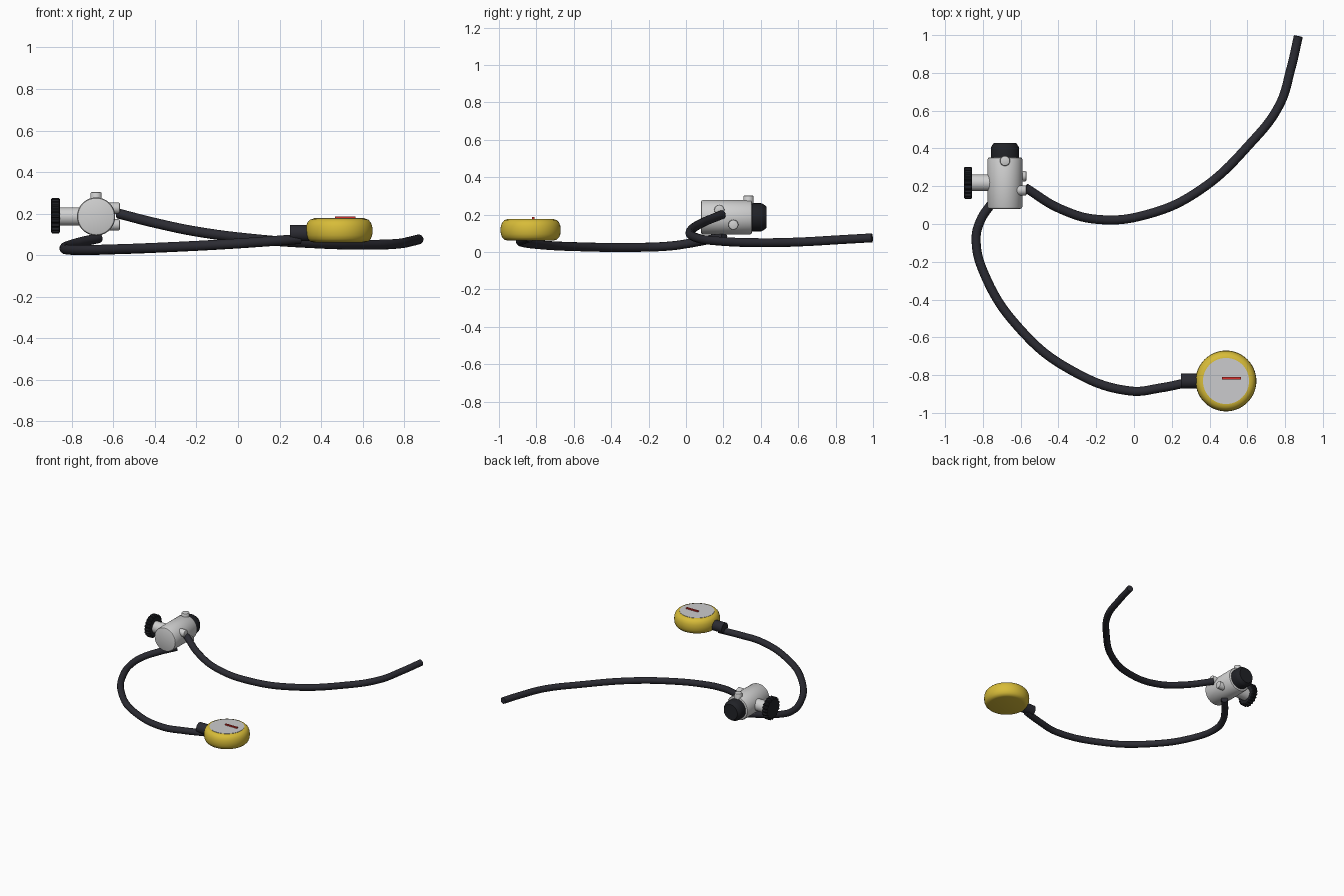
import bpy, bmesh, math
from mathutils import Vector, Matrix

if "Cube" in bpy.data.objects:
    bpy.data.objects.remove(bpy.data.objects["Cube"])


def material(name, rgb):
    m = bpy.data.materials.new(name)
    m.use_nodes = True
    m.diffuse_color = (*rgb, 1)
    m.node_tree.nodes["Principled BSDF"].inputs["Base Color"].default_value = (*rgb, 1)
    return m


RUBBER = material("black rubber", (0.024, 0.024, 0.032))
KNOB = material("dark plastic", (0.015, 0.016, 0.02))
METAL = material("satin metal", (0.63, 0.63, 0.63))
YELLOW = material("yellow housing", (0.68, 0.5, 0.04))
FACE = material("dial grey", (0.6, 0.6, 0.61))
RED = material("needle red", (0.7, 0.03, 0.025))


def finish(ob, mat, smooth=True):
    ob.data.materials.append(mat)
    bpy.ops.object.select_all(action='DESELECT')
    bpy.context.view_layer.objects.active = ob
    ob.select_set(True)
    if smooth:
        bpy.ops.object.shade_smooth_by_angle(angle=math.radians(35))
    return ob


def new_mesh(name, bm):
    bmesh.ops.recalc_face_normals(bm, faces=bm.faces)
    me = bpy.data.meshes.new(name)
    bm.to_mesh(me)
    bm.free()
    ob = bpy.data.objects.new(name, me)
    bpy.context.collection.objects.link(ob)
    return ob


def lathe(name, profile, origin, axis, mat, sides=48, teeth=0.0):
    """Capped rings of (radius, distance along axis); teeth notches every other side pair."""
    bm = bmesh.new()
    turn = Vector((0, 0, 1)).rotation_difference(Vector(axis)).to_matrix().to_4x4()
    place = Matrix.Translation(origin) @ turn
    rings = []
    for r, t in profile:
        ring = []
        for i in range(sides):
            a = 2 * math.pi * i / sides
            rr = r - (teeth if i % 4 > 1 else 0)
            ring.append(bm.verts.new(place @ Vector((rr * math.cos(a), rr * math.sin(a), t))))
        rings.append(ring)
    for low, high in zip(rings, rings[1:]):
        for i in range(sides):
            j = (i + 1) % sides
            bm.faces.new((low[i], low[j], high[j], high[i]))
    bm.faces.new(rings[0])
    bm.faces.new(rings[-1])
    return finish(new_mesh(name, bm), mat, teeth == 0)


def hose(name, points, radius=0.024):
    cu = bpy.data.curves.new(name, 'CURVE')
    cu.dimensions = '3D'
    cu.bevel_depth = radius
    cu.bevel_resolution = 4
    cu.resolution_u = 10
    cu.use_fill_caps = True
    sp = cu.splines.new('BEZIER')
    sp.bezier_points.add(len(points) - 1)
    for bp, co in zip(sp.bezier_points, points):
        bp.co = co
        bp.handle_left_type = bp.handle_right_type = 'AUTO'
    ob = bpy.data.objects.new(name, cu)
    bpy.context.collection.objects.link(ob)
    bpy.ops.object.select_all(action='DESELECT')
    bpy.context.view_layer.objects.active = ob
    ob.select_set(True)
    bpy.ops.object.convert(target='MESH')
    finish(bpy.context.object, RUBBER)


# Valve body with its end cap, lying along y
BX, BZ = -0.683, 0.186
lathe("valve_body", [(0.081, 0), (0.088, 0.003), (0.092, 0.011), (0.092, 0.262),
                     (0.088, 0.27), (0.081, 0.273)], (BX, 0.08, BZ), (0, 1, 0), METAL)
lathe("end_cap", [(0.075, 0), (0.075, 0.05), (0.071, 0.06), (0.058, 0.078)],
      (BX, 0.352, BZ), (0, 1, 0), KNOB)

# Clamp screw and toothed hand knob
lathe("clamp_stem", [(0.044, 0), (0.044, 0.11)], (-0.865, 0.218, BZ), (1, 0, 0), METAL)
lathe("hand_knob", [(0.078, 0), (0.085, 0.005), (0.085, 0.038), (0.078, 0.043)],
      (-0.9, 0.218, 0.19), (1, 0, 0), KNOB, sides=80, teeth=0.009)

# Port plugs
PLUG = [(0.027, 0), (0.027, 0.066), (0.025, 0.07), (0.021, 0.072)]
for name, origin, axis in (
        ("top_port", (BX, 0.334, 0.231), (0, 0, 1)),
        ("upper_side_port", (-0.641, 0.178, 0.226), (1, 0, 0)),
        ("lower_side_port", (-0.641, 0.253, 0.146), (1, 0, 0))):
    lathe(name, PLUG, origin, axis, METAL, sides=24)

# Hoses
hose("long_hose", [(-0.575, 0.192, 0.2), (-0.39, 0.08, 0.153), (-0.19, 0.024, 0.112),
                   (0.085, 0.055, 0.077), (0.35, 0.18, 0.058), (0.61, 0.42, 0.05),
                   (0.77, 0.63, 0.055), (0.83, 0.82, 0.066), (0.87, 0.994, 0.076)])
hose("gauge_hose", [(-0.67, 0.205, 0.082), (-0.76, 0.1, 0.062), (-0.815, 0.013, 0.046),
                    (-0.836, -0.08, 0.033), (-0.79, -0.27, 0.025), (-0.6, -0.56, 0.028),
                    (-0.34, -0.77, 0.038), (-0.02, -0.884, 0.055), (0.14, -0.868, 0.066),
                    (0.3, -0.835, 0.078)])

# Gauge with connector, dial and needle
GX, GY = 0.487, -0.831
lathe("gauge_connector", [(0.039, 0), (0.039, 0.12)], (0.25, GY, 0.106), (1, 0, 0), RUBBER, sides=32)
lathe("gauge_housing", [(0.125, 0.062), (0.14, 0.066), (0.152, 0.078), (0.159, 0.096),
                        (0.161, 0.118), (0.159, 0.14), (0.152, 0.158), (0.14, 0.171),
                        (0.124, 0.176)], (GX, GY, 0), (0, 0, 1), YELLOW, sides=64)
lathe("gauge_dial", [(0.122, 0), (0.122, 0.003)], (GX, GY, 0.175), (0, 0, 1), FACE, sides=64)
bm = bmesh.new()
bmesh.ops.create_cube(bm, size=1, matrix=Matrix.Translation((0.516, -0.817, 0.182))
                      @ Matrix.Diagonal((0.1, 0.012, 0.009, 1)))
finish(new_mesh("gauge_needle", bm), RED, False)
